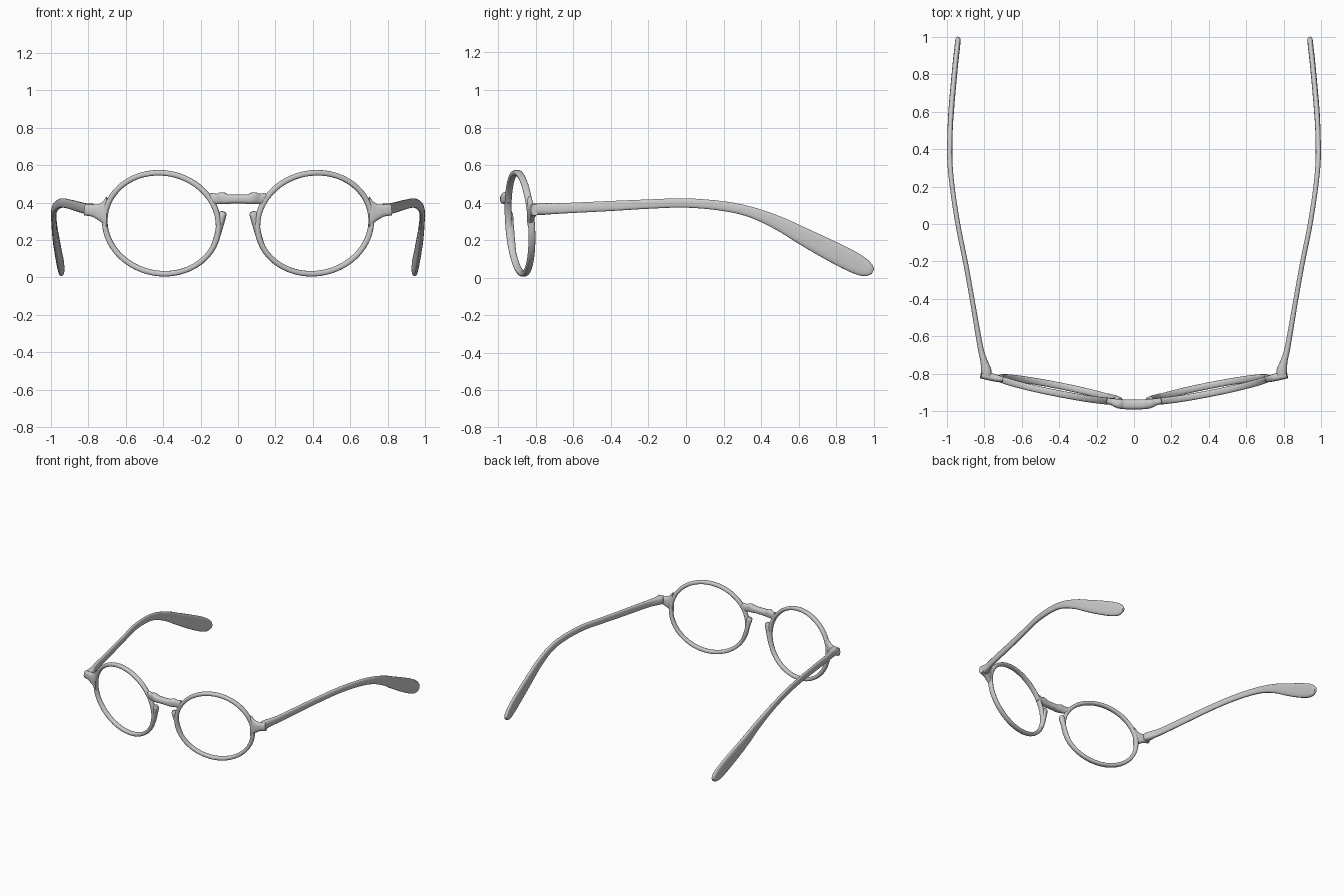
import bpy, bmesh, math
from mathutils import Vector

if "Cube" in bpy.data.objects:
    bpy.data.objects.remove(bpy.data.objects["Cube"])


def catmull(st, steps):
    """Smoothly interpolate stations (x, y, z, half_depth, half_height)."""
    out = []
    for i in range(len(st) - 1):
        p0, p1, p2 = st[max(i - 1, 0)], st[i], st[i + 1]
        p3 = st[min(i + 2, len(st) - 1)]
        for s in range(steps):
            t = s / steps
            out.append([0.5 * (2 * b + (c - a) * t + (2 * a - 5 * b + 4 * c - d) * t ** 2
                               + (3 * b - a - 3 * c + d) * t ** 3)
                        for a, b, c, d in zip(p0, p1, p2, p3)])
    return out + [list(st[-1])]


def loft(name, st, closed=False, normal=None, mirror=True, sides=16, power=0.7):
    """Sweep a rounded-box section through the stations."""
    bm = bmesh.new()
    rings, n = [], len(st)
    for i, (x, y, z, a, b) in enumerate(st):
        if closed:
            p, q = st[i - 1], st[(i + 1) % n]
        else:
            p, q = st[max(i - 1, 0)], st[min(i + 1, n - 1)]
        t = (Vector(q[:3]) - Vector(p[:3])).normalized()
        u = normal if normal else t.cross(Vector((0, 0, 1))).normalized()
        v = t.cross(u).normalized()
        ring = []
        for k in range(sides):
            ang = 2 * math.pi * (k + 0.5) / sides
            c, s = math.cos(ang), math.sin(ang)
            c = math.copysign(abs(c) ** power, c)
            s = math.copysign(abs(s) ** power, s)
            ring.append(bm.verts.new(Vector((x, y, z)) + u * a * c + v * b * s))
        rings.append(ring)
    for i in range(n if closed else n - 1):
        r0, r1 = rings[i], rings[(i + 1) % n]
        for k in range(sides):
            m = (k + 1) % sides
            bm.faces.new((r0[k], r0[m], r1[m], r1[k]))
    if not closed:
        bm.faces.new(rings[0])
        bm.faces.new(rings[-1])
    bmesh.ops.recalc_face_normals(bm, faces=bm.faces)
    me = bpy.data.meshes.new(name)
    bm.to_mesh(me)
    bm.free()
    ob = bpy.data.objects.new(name, me)
    bpy.context.collection.objects.link(ob)
    if mirror:
        ob.modifiers.new("mirror", 'MIRROR').use_clip = False
    bpy.ops.object.select_all(action='DESELECT')
    ob.select_set(True)
    bpy.context.view_layer.objects.active = ob
    bpy.ops.object.shade_smooth_by_angle(angle=math.radians(50))
    return ob


def plane_y(x, z):
    return -0.885 + 0.2 * (x - 0.405) - 0.08 * (z - 0.29)


# Lens rims: tilted ellipses lying in a wrapped plane
rim = []
for i in range(80):
    a = 2 * math.pi * i / 80
    z = 0.29 + 0.27 * math.sin(a)
    x = 0.408 + 0.304 * math.cos(a) + 0.06 * (z - 0.29)
    rim.append((x, plane_y(x, z), z, 0.018, 0.0145))
loft("lens_rim", rim, closed=True, normal=Vector((-0.2, 1, 0.08)).normalized())

# Bridge between the rims, with raised shoulders
half = [(0.15, -0.945, 0.425, 0.016, 0.028), (0.115, -0.952, 0.42, 0.019, 0.028),
        (0.085, -0.96, 0.424, 0.025, 0.032), (0.06, -0.964, 0.419, 0.026, 0.027),
        (0.03, -0.965, 0.419, 0.026, 0.024)]
bridge = [(-x, *r) for x, *r in half] + [(0, -0.965, 0.419, 0.026, 0.024)] + half[::-1]
loft("bridge", catmull(bridge, 5), mirror=False)

# Nose pads: wedges on the inner side of each rim
pad = [(0.078, -0.945, 0.352, 0.012, 0.013), (0.083, -0.943, 0.335, 0.02, 0.02),
       (0.096, -0.938, 0.28, 0.02, 0.017), (0.115, -0.93, 0.21, 0.018, 0.014),
       (0.14, -0.92, 0.15, 0.014, 0.01)]
loft("nose_pad", catmull(pad, 4))

# End pieces flaring out of the rims towards the hinges
end = [(0.70, -0.832, 0.35, 0.016, 0.085), (0.72, -0.828, 0.35, 0.018, 0.062),
       (0.745, -0.822, 0.352, 0.02, 0.043), (0.775, -0.815, 0.358, 0.021, 0.033),
       (0.818, -0.806, 0.362, 0.02, 0.031)]
loft("end_piece", catmull(end, 4))

# Temples: slim arms bowing outward, drooping to broad paddle tips
arm = [(0.79, -0.815, 0.364, 0.028, 0.030), (0.791, -0.78, 0.365, 0.028, 0.032),
       (0.803, -0.73, 0.367, 0.019, 0.030), (0.823, -0.65, 0.37, 0.015, 0.028),
       (0.866, -0.4, 0.382, 0.013, 0.027), (0.902, -0.2, 0.392, 0.013, 0.025),
       (0.942, 0.0, 0.398, 0.013, 0.025), (0.972, 0.2, 0.381, 0.013, 0.026),
       (0.985, 0.35, 0.348, 0.014, 0.029), (0.983, 0.5, 0.287, 0.014, 0.038),
       (0.977, 0.61, 0.228, 0.015, 0.046), (0.965, 0.75, 0.155, 0.015, 0.054),
       (0.953, 0.875, 0.091, 0.015, 0.056), (0.945, 0.945, 0.055, 0.015, 0.048),
       (0.942, 0.98, 0.04, 0.014, 0.032), (0.94, 0.995, 0.033, 0.010, 0.014)]
loft("temple", catmull(arm, 6))
